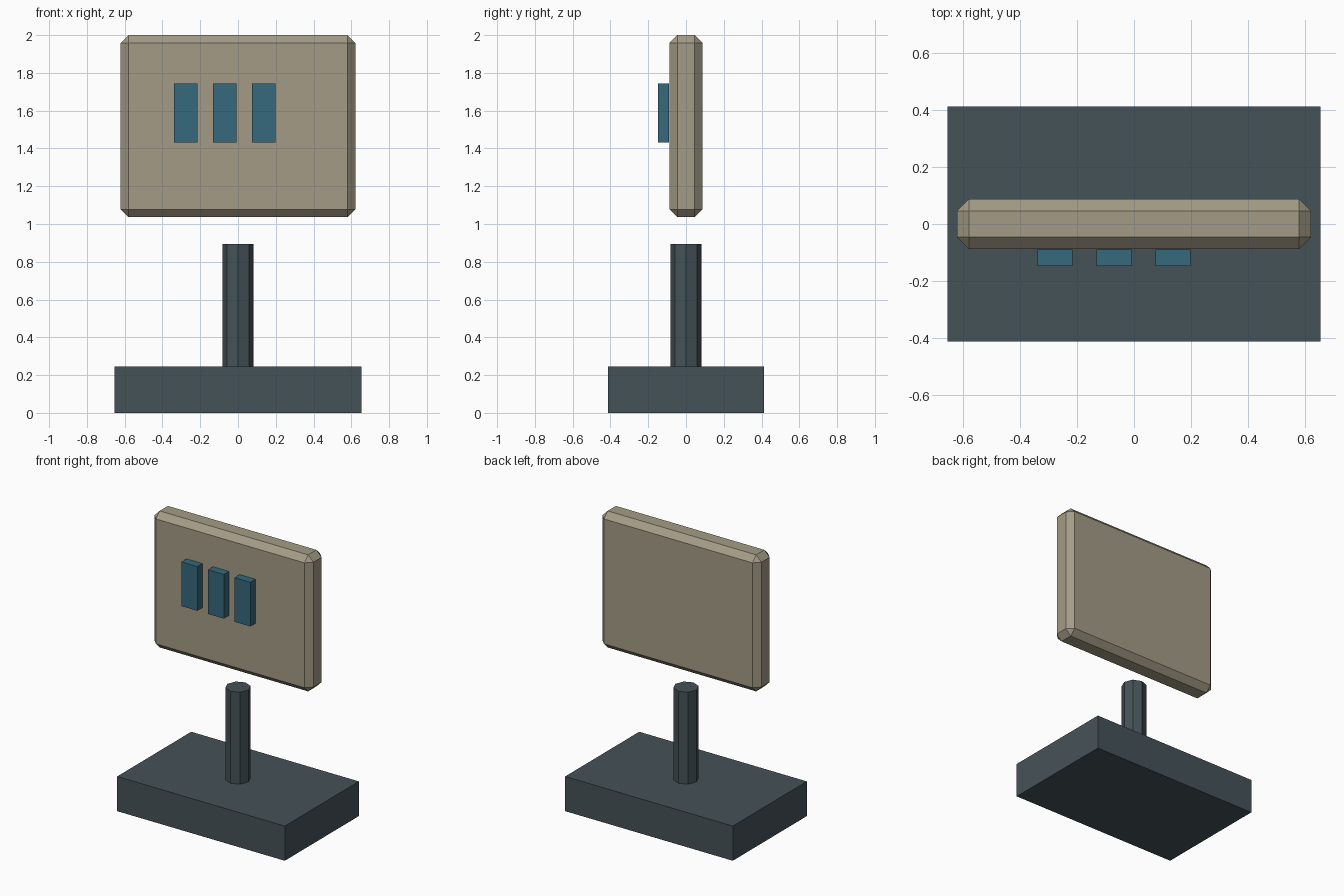
import bpy

if "Cube" in bpy.data.objects:
    bpy.data.objects.remove(bpy.data.objects["Cube"])


def material(name, rgb):
    mat = bpy.data.materials.new(name)
    mat.diffuse_color = (*rgb, 1.0)
    mat.use_nodes = True
    mat.node_tree.nodes["Principled BSDF"].inputs["Base Color"].default_value = mat.diffuse_color
    return mat


def box(name, size, centre, mat):
    bpy.ops.mesh.primitive_cube_add(size=1, location=centre)
    obj = bpy.context.object
    obj.name = name
    obj.scale = size
    bpy.ops.object.transform_apply(location=False, rotation=False, scale=True)
    obj.data.materials.append(mat)
    return obj


slate = material("slate", (0.06, 0.085, 0.097))
tan = material("tan", (0.37, 0.33, 0.24))
teal = material("teal", (0.037, 0.138, 0.2))

# Heavy rectangular foot
BASE_TOP, POST_TOP = 0.245, 0.895
box("base", (1.31, 0.826, BASE_TOP), (0, 0, BASE_TOP / 2), slate)

# Eight-sided post standing on the base, ending below the panel
bpy.ops.mesh.primitive_cylinder_add(
    vertices=8, radius=0.082, depth=POST_TOP - BASE_TOP,
    location=(0, 0, (BASE_TOP + POST_TOP) / 2))
post = bpy.context.object
post.name = "post"
post.data.materials.append(slate)

# Chamfered panel
panel = box("panel", (1.242, 0.174, 0.964), (0, 0, 1.518), tan)
bevel = panel.modifiers.new("chamfer", 'BEVEL')
bevel.width = 0.041
bevel.segments = 1

# Three raised plates on the panel front
for i in range(3):
    box(f"plate_{i + 1}", (0.124, 0.057, 0.312),
        (-0.277 + i * 0.207, -0.1185, 1.587), teal)
